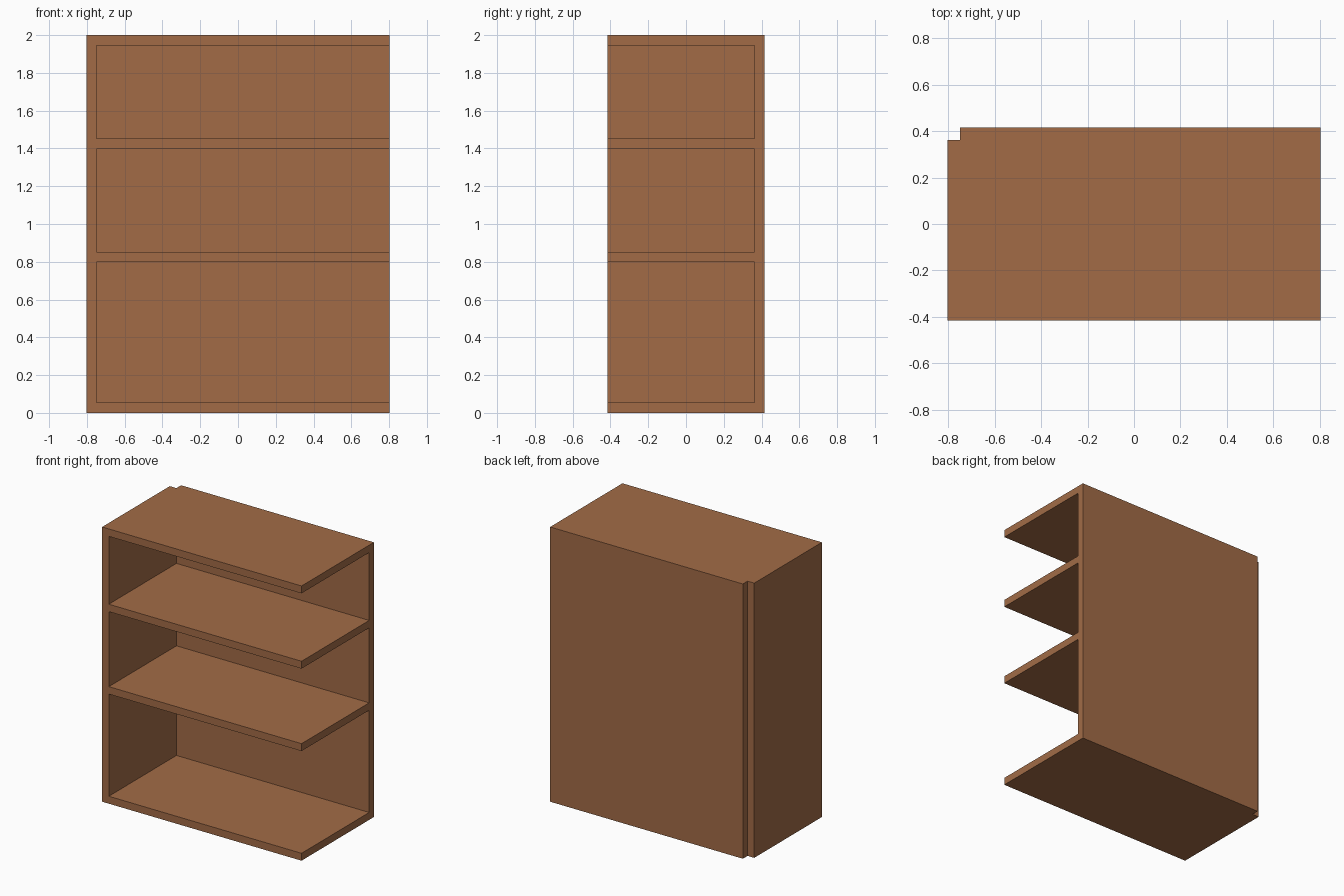
import bpy
import bmesh
from mathutils import Vector

if "Cube" in bpy.data.objects:
    bpy.data.objects.remove(bpy.data.objects["Cube"])

T = 0.054                    # board thickness
X, Y, H = 0.803, 0.416, 2.0  # half width, half depth, height

wood = bpy.data.materials.new("brown_wood")
wood.diffuse_color = (0.36, 0.148, 0.062, 1)
wood.use_nodes = True
wood.node_tree.nodes["Principled BSDF"].inputs["Base Color"].default_value = wood.diffuse_color


def board(name, lo, hi):
    """Flat-faced box between two opposite corners."""
    lo, hi = Vector(lo), Vector(hi)
    centre, size = (lo + hi) / 2, hi - lo
    bm = bmesh.new()
    bmesh.ops.create_cube(bm, size=1)
    bmesh.ops.scale(bm, vec=size, verts=bm.verts)
    mesh = bpy.data.meshes.new(name)
    bm.to_mesh(mesh)
    bm.free()
    mesh.materials.append(wood)
    obj = bpy.data.objects.new(name, mesh)
    obj.location = centre
    bpy.context.collection.objects.link(obj)
    return obj


# Upright panels: they meet at an open notch in the back left corner
board("left_side_panel", (-X, -Y, 0), (-X + T, Y - T, H))
board("back_panel", (-X + T, Y - T, 0), (X, Y, H))

# Horizontal boards, open at the front and right
shelves = {"bottom_board": 0, "lower_shelf": 0.798,
           "upper_shelf": 1.398, "top_board": H - T}
for name, z in shelves.items():
    board(name, (-X + T, -Y, z), (X, Y - T, z + T))
